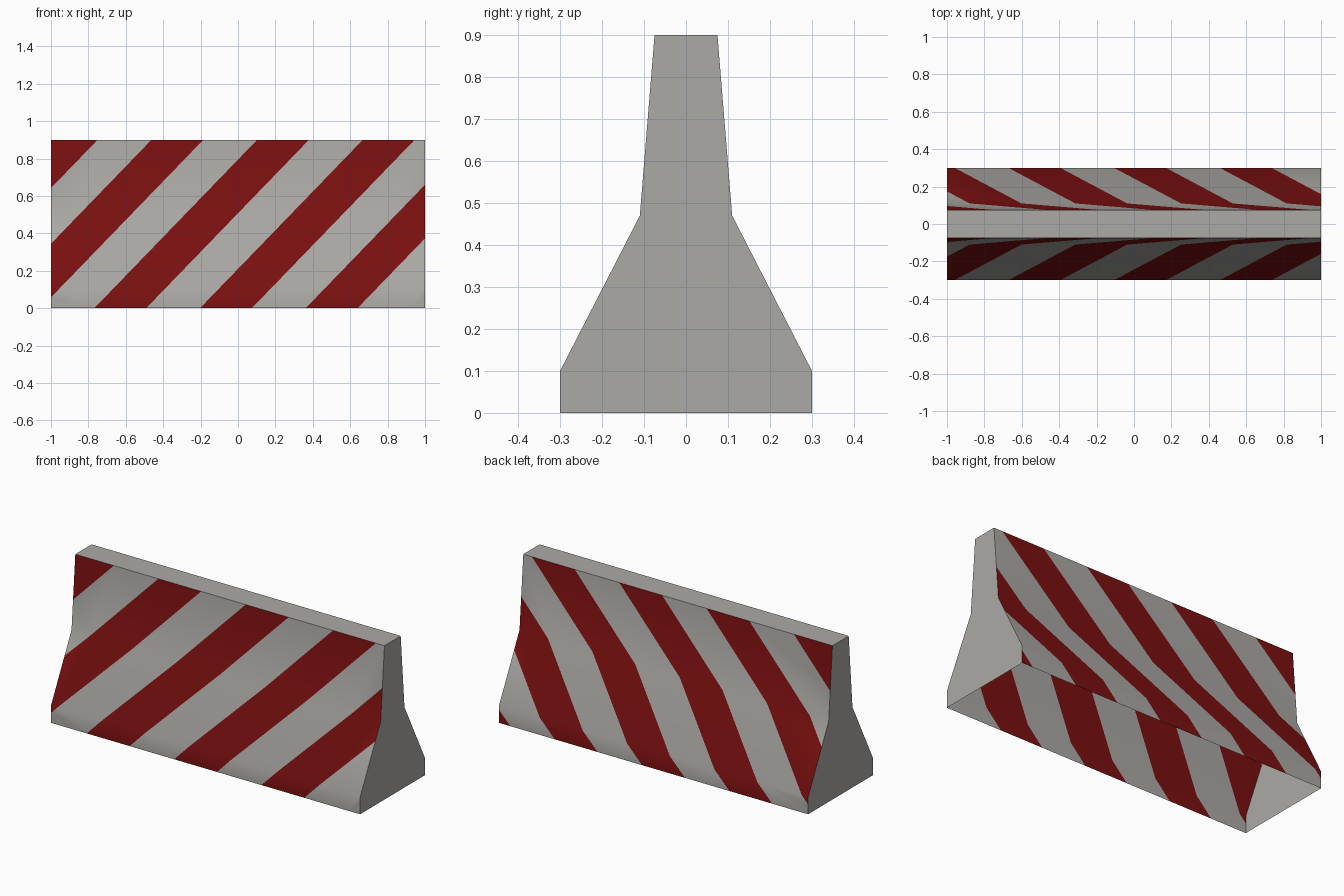
import bpy, bmesh, math
from mathutils import Vector

if "Cube" in bpy.data.objects:
    bpy.data.objects.remove(bpy.data.objects["Cube"])

def material(name, color):
    m = bpy.data.materials.new(name)
    m.diffuse_color = (*color, 1)
    m.use_nodes = True
    m.node_tree.nodes["Principled BSDF"].inputs["Base Color"].default_value = m.diffuse_color
    return m

# Barrier cross-section: half profile mirrored, open underneath
half = [(0.3, 0), (0.3, 0.1), (0.11, 0.47), (0.075, 0.9)]
profile = [(-y, z) for y, z in half] + [(y, z) for y, z in reversed(half)]

bm = bmesh.new()
left = [bm.verts.new((-1, y, z)) for y, z in profile]
right = [bm.verts.new((1, y, z)) for y, z in profile]
for i in range(len(profile) - 1):
    bm.faces.new((left[i], right[i], right[i + 1], left[i + 1]))
bm.faces.new(left)
bm.faces.new(right)
bmesh.ops.recalc_face_normals(bm, faces=bm.faces)
if max(bm.faces, key=lambda f: f.calc_center_median().z).normal.z < 0:
    bmesh.ops.reverse_faces(bm, faces=bm.faces)

# Diagonal stripes: slice the long sides along slanted planes
SLOPE, PERIOD, WIDTH, START = 0.967, 0.565, 0.277, -0.768
def is_side(f):
    return abs(f.normal.y) > 0.3
for k in range(-2, 4):
    for offset in (0, WIDTH):
        sides = [f for f in bm.faces if is_side(f)]
        geom = sides + list({e for f in sides for e in f.edges}) + list({v for f in sides for v in f.verts})
        bmesh.ops.bisect_plane(bm, geom=geom, dist=1e-5,
                               plane_co=Vector((START + k * PERIOD + offset, 0, 0)),
                               plane_no=Vector((1, 0, -SLOPE)))

# Paint alternate bands red; the front lower right corner stays bare
for f in bm.faces:
    c = f.calc_center_median()
    red = is_side(f) and (c.x - SLOPE * c.z - START) % PERIOD < WIDTH
    if c.y < 0 and c.x - SLOPE * c.z > 0.9:
        red = False
    f.material_index = int(red)

mesh = bpy.data.meshes.new("road_barrier")
bm.to_mesh(mesh)
bm.free()
mesh.materials.append(material("concrete grey", (0.41, 0.40, 0.38)))
mesh.materials.append(material("stripe red", (0.20, 0.005, 0.005)))
barrier = bpy.data.objects.new("road_barrier", mesh)
bpy.context.collection.objects.link(barrier)

# Smooth long sides, sharp ends and top
bpy.context.view_layer.objects.active = barrier
barrier.select_set(True)
bpy.ops.object.shade_smooth_by_angle(angle=math.radians(35))
